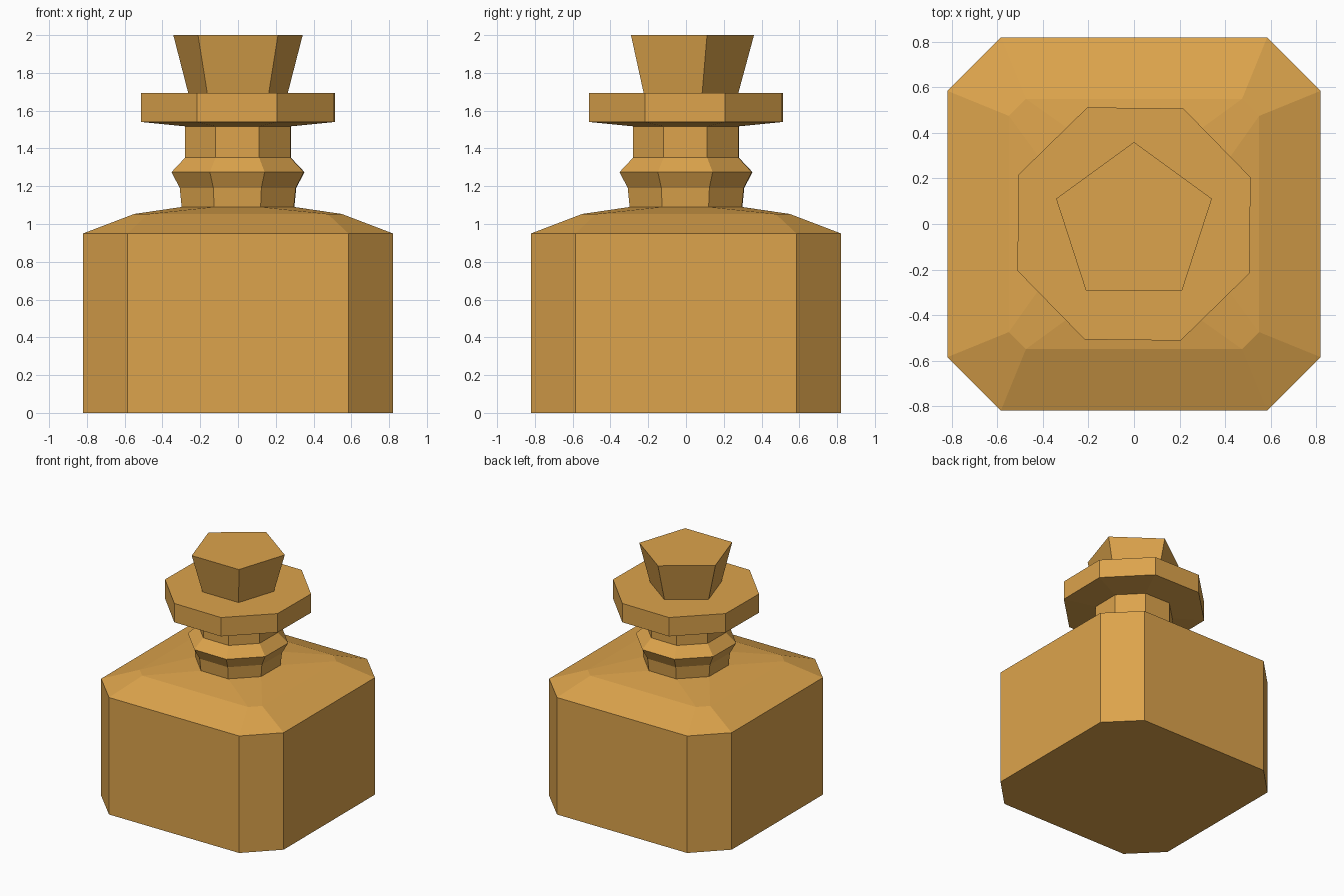
import bpy, bmesh, math

cube = bpy.data.objects.get("Cube")
if cube:
    bpy.data.objects.remove(cube, do_unlink=True)

amber = bpy.data.materials.new("amber")
amber.use_nodes = True
COLOUR = (0.72, 0.37, 0.072, 1)
amber.diffuse_color = COLOUR
amber.node_tree.nodes["Principled BSDF"].inputs["Base Color"].default_value = COLOUR


def octagon(z, half, corner, twist=0.0):
    """Square of the given half width with its corners cut off."""
    pts = []
    c, s = math.cos(twist), math.sin(twist)
    for x, y in ((half, -corner), (half, corner)):
        pts.append((x, y))
    ring = []
    for q in range(4):
        for x, y in pts:
            ring.append((x * c - y * s, x * s + y * c, z))
        pts = [(-y, x) for x, y in pts]
    return ring


def pentagon(z, radius):
    angles = [math.pi / 2 + i * math.tau / 5 for i in range(5)]
    return [(radius * math.cos(a), radius * math.sin(a), z) for a in angles]


def loft(name, rings, cap_bottom=False, cap_top=False):
    """Skin a stack of rings into a flat-shaded part."""
    bm = bmesh.new()
    loops = [[bm.verts.new(p) for p in ring] for ring in rings]
    n = len(rings[0])
    for low, high in zip(loops, loops[1:]):
        for i in range(n):
            j = (i + 1) % n
            bm.faces.new((low[i], low[j], high[j], high[i]))
    if cap_bottom:
        bm.faces.new(loops[0][::-1])
    if cap_top:
        bm.faces.new(loops[-1])
    mesh = bpy.data.meshes.new(name)
    bm.to_mesh(mesh)
    bm.free()
    mesh.materials.append(amber)
    obj = bpy.data.objects.new(name, mesh)
    bpy.context.collection.objects.link(obj)


TWIST = math.radians(-0.65)
neck_base = octagon(1.09, 0.297, 0.123, TWIST)

# Chamfered square bottle with sloping shoulders
loft("bottle_body", [
    octagon(0, 0.82, 0.585),
    octagon(0.95, 0.82, 0.585),
    octagon(1.053, 0.55, 0.475),
    neck_base,
], cap_bottom=True)

# Neck with a raised collar, flaring into the wide lip
neck_profile = [(1.19, 0.307), (1.275, 0.35), (1.352, 0.278), (1.517, 0.278),
                (1.54, 0.51), (1.693, 0.51)]
loft("neck_and_lip",
     [neck_base] + [octagon(z, r, r * 0.414, TWIST) for z, r in neck_profile],
     cap_top=True)

# Five-sided stopper, set slightly into the lip
loft("stopper", [pentagon(1.66, 0.268), pentagon(2.0, 0.36)], cap_top=True)
